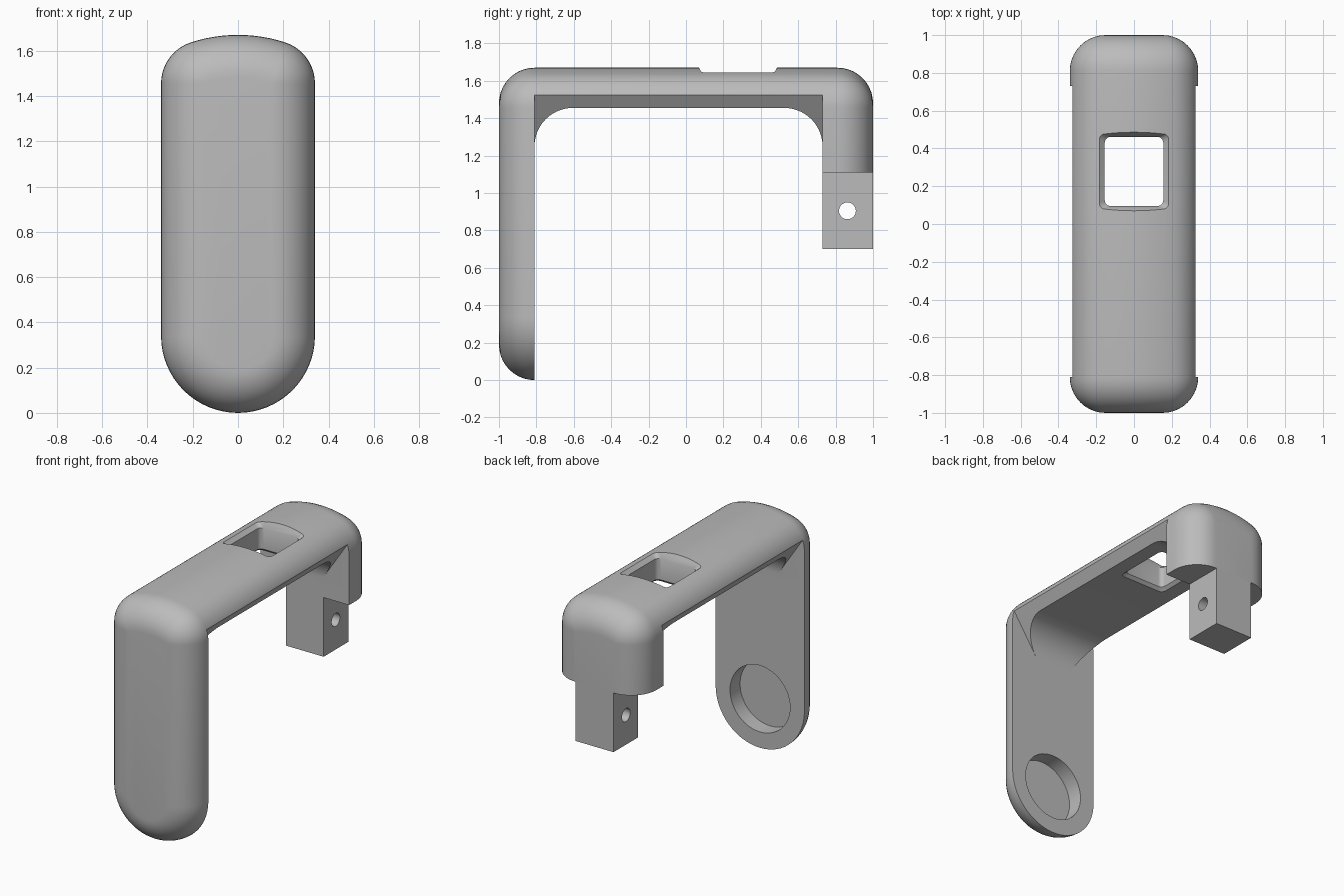
import bpy, bmesh
from math import sin, cos, pi, atan2, sqrt, radians

default = bpy.data.objects.get("Cube")
if default:
    bpy.data.objects.remove(default, do_unlink=True)

grey = bpy.data.materials.new("plain_grey")
grey.use_nodes = True
grey.diffuse_color = (0.5, 0.5, 0.5, 1)
grey.node_tree.nodes["Principled BSDF"].inputs["Base Color"].default_value = (0.5, 0.5, 0.5, 1)


def loft(name, rings):
    """Closed solid skinned through rings of equal point count."""
    bm = bmesh.new()
    loops = [[bm.verts.new(p) for p in ring] for ring in rings]
    n = len(loops[0])
    for a, b in zip(loops, loops[1:]):
        for i in range(n):
            j = (i + 1) % n
            bm.faces.new((a[i], a[j], b[j], b[i]))
    bm.faces.new(loops[0])
    bm.faces.new(loops[-1])
    bmesh.ops.remove_doubles(bm, verts=bm.verts, dist=1e-5)
    bmesh.ops.recalc_face_normals(bm, faces=bm.faces)
    mesh = bpy.data.meshes.new(name)
    bm.to_mesh(mesh)
    bm.free()
    mesh.materials.append(grey)
    ob = bpy.data.objects.new(name, mesh)
    bpy.context.collection.objects.link(ob)
    return ob


def select(ob):
    bpy.ops.object.select_all(action='DESELECT')
    ob.select_set(True)
    bpy.context.view_layer.objects.active = ob


def cut(target, cutter):
    """Subtract the cutter and discard it."""
    cutter.hide_render = True
    mod = target.modifiers.new("cut", 'BOOLEAN')
    mod.operation = 'DIFFERENCE'
    mod.solver = 'EXACT'
    mod.object = cutter
    select(target)
    bpy.ops.object.modifier_apply(modifier=mod.name)
    bpy.data.objects.remove(cutter, do_unlink=True)


def arc(cx, cy, r, a0, a1, n):
    angles = [a0 + (a1 - a0) * i / n for i in range(n + 1)]
    return [(cx + r * cos(a), cy + r * sin(a)) for a in angles]


def along_x(pts, x0, x1):
    return [[(x, y, z) for y, z in pts] for x in (x0, x1)]


def along_y(pts, y0, y1):
    return [[(x, y, z) for x, z in pts] for y in (y0, y1)]


# Outer shell: a front outline grown by the edge radius towards the middle
EDGE, HALF, CROWN = 0.19, 0.15, 0.48
CORNER_Z = 1 + sqrt(CROWN ** 2 - HALF ** 2)
tilt = atan2(CORNER_Z - 1, HALF)


def outline(grow):
    pts = arc(0, 0.34, HALF + grow, pi, 2 * pi, 32)
    pts += arc(HALF, CORNER_Z, grow, 0, tilt, 10)
    pts += arc(0, 1, CROWN + grow, tilt, pi - tilt, 12)[1:]
    pts += arc(-HALF, CORNER_Z, grow, pi - tilt, pi, 10)[1:]
    return pts


STEPS = 10
layers = [(-1 + EDGE * (1 - cos(t)), EDGE * sin(t))
          for t in (pi / 2 * i / STEPS for i in range(STEPS + 1))]
layers += [(-y, g) for y, g in reversed(layers)]
body = loft("bracket_body", [[(x, y, z) for x, z in outline(g)] for y, g in layers])

# Space under the bar, with rounded inner corners and a shortened back leg
FRONT, BACK, UNDER, FILLET = -0.81, 0.73, 1.455, 0.205
opening = [(FRONT, -0.5)]
opening += arc(FRONT + FILLET, UNDER - FILLET, FILLET, pi, pi / 2, 14)
opening += arc(BACK - FILLET, UNDER - FILLET, FILLET, pi / 2, 0, 14)
opening += [(BACK, 1.11), (1.3, 1.11), (1.3, -0.5)]
cut(body, loft("opening_cutter", along_x(opening, -1, 1)))

# Bar flanks: slightly narrowed, with bevelled lower edges
flank = [(0.33, 1.9), (0.33, 1.53), (0.143, 1.25), (0.143, 1.2), (0.6, 1.2), (0.6, 1.9)]
for side in (1, -1):
    pts = [(side * x, z) for x, z in flank]
    cut(body, loft("flank_cutter", along_y(pts, FRONT, BACK)))


# Window through the bar, bevelled above and below
def window_ring(z, gx, gy):
    hx, hy, r = 0.155 + gx, 0.183 + gy, 0.03
    pts = []
    for k, (sx, sy) in enumerate(((1, 1), (-1, 1), (-1, -1), (1, -1))):
        pts += arc(sx * (hx - r), 0.278 + sy * (hy - r), r, k * pi / 2, (k + 1) * pi / 2, 4)
    return [(x, y, z) for x, y in pts]


cut(body, loft("window_cutter", [window_ring(*v) for v in (
    (1.4, 0.02, 0.02), (1.455, 0.02, 0.02), (1.475, 0, 0),
    (1.62, 0, 0), (1.67, 0.06, 0.025), (1.72, 0.06, 0.025))]))

# Round recess on the inside of the front plate
cut(body, loft("recess_cutter", along_y(arc(0, 0.34, 0.23, 0, 2 * pi, 48)[:-1], -0.92, -0.7)))

# Mounting block under the back leg, with a cross hole
block = loft("mounting_block", along_x([(BACK, 0.7), (1, 0.7), (1, 1.11), (BACK, 1.11)], -0.145, 0.145))
cut(block, loft("hole_cutter", along_x(arc(0.863, 0.905, 0.045, 0, 2 * pi, 32)[:-1], -0.5, 0.5)))

for ob in (body, block):
    select(ob)
    bpy.ops.object.shade_smooth_by_angle(angle=radians(28))
